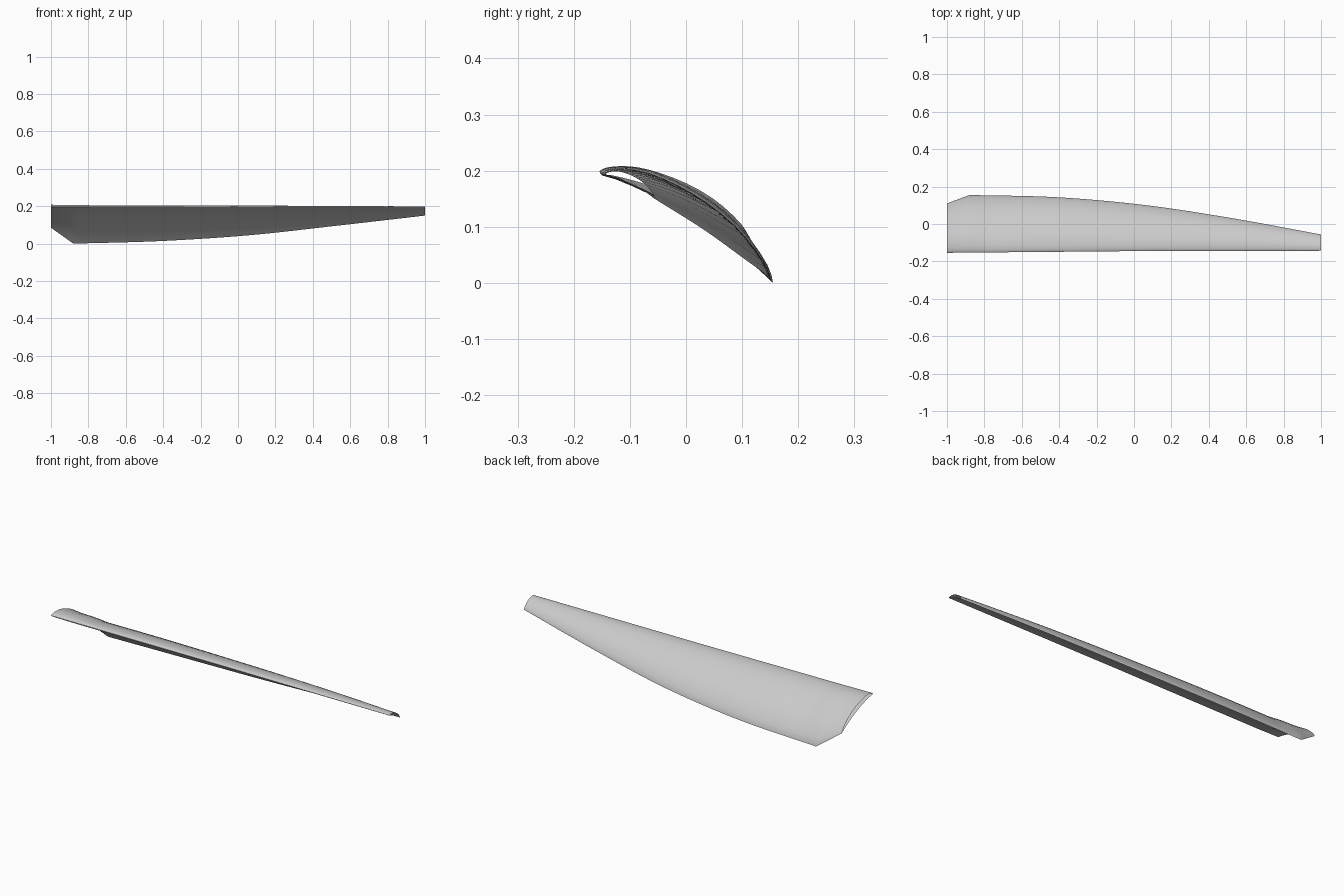
import bpy
import bmesh
from mathutils import Vector

cube = bpy.data.objects.get("Cube")
if cube:
    bpy.data.objects.remove(cube)

# Pale grey shell material
grey = bpy.data.materials.new("pale_grey")
grey.use_nodes = True
colour = (0.6, 0.6, 0.6, 1)
grey.diffuse_color = colour
grey.node_tree.nodes["Principled BSDF"].inputs["Base Color"].default_value = colour


def spline(points, u):
    """Smooth curve through evenly spaced values, u from 0 to 1."""
    n = len(points) - 1
    i = min(int(u * n), n - 1)
    t = u * n - i
    b, c = points[i], points[i + 1]
    a = points[i - 1] if i else 2 * b - c
    d = points[i + 2] if i + 2 <= n else 2 * c - b
    return b + (c - a) * t / 2 + (2 * a - 5 * b + 4 * c - d) * t * t / 2 \
        + (3 * b - a - 3 * c + d) * t ** 3 / 2


def ramp(x, knots):
    """Piecewise linear value through (x, value) knots."""
    for (x0, v0), (x1, v1) in zip(knots, knots[1:]):
        if x <= x1:
            return v0 + (v1 - v0) * (x - x0) / (x1 - x0)
    return knots[-1][1]


# Airfoil in chord units: arched upper skin from trailing to leading edge
UPPER = [(1, 0), (.972, .03), (.93, .06), (.866, .092), (.79, .123), (.715, .146),
         (.62, .164), (.527, .172), (.44, .172), (.36, .166), (.28, .155), (.204, .138),
         (.135, .111), (.071, .076), (.03, .045), (.008, .02), (0, 0)]
# Lower skin: rounded nose, then a gently hollow underside
LOWER = [(.006, -.009), (.02, -.011)]
LOWER += [(t / 12, .2 * (t / 12) * (1 - t / 12) - .012 * (1 - t / 12) ** 6)
          for t in range(1, 12)]

# Spanwise shape of the trailing edge outboard of the root notch
TRAIL = [Vector(p) for p in ((0, .155, 0), (0, .143, .014), (0, .101, .045),
                             (0, .03, .096), (0, -.056, .15))]
NOTCH = -.88
FULLNESS = [(-1, .84), (NOTCH, .98), (-.84, .95), (-.78, .87), (0, .92), (1, 1.1)]


def section(x):
    lead = Vector((0, ramp(x, [(-1, -.154), (0, -.145), (1, -.143)]),
                   ramp(x, [(-1, .199), (1, .194)])))
    if x < NOTCH:
        trail = Vector((0, .11, .085)).lerp(TRAIL[0], (x + 1) / (NOTCH + 1))
    else:
        trail = spline(TRAIL, (x - NOTCH) / (1 - NOTCH))
    chord = trail - lead
    normal = Vector((0, -chord.z, chord.y))
    full = ramp(x, FULLNESS)
    loop = [(t, h * full) for t, h in UPPER] + LOWER
    return [lead + chord * t + normal * h + Vector((x, 0, 0)) for t, h in loop]


# Stations: close together at the root, even along the span
stations = [-1 + .02 * i for i in range(12)] + [-.76 + .04 * i for i in range(45)]

bm = bmesh.new()
rings = [[bm.verts.new(p) for p in section(x)] for x in stations]
for a, b in zip(rings, rings[1:]):
    for i in range(len(a)):
        j = (i + 1) % len(a)
        bm.faces.new((a[i], a[j], b[j], b[i]))
bmesh.ops.recalc_face_normals(bm, faces=bm.faces)
# Rest the shell on the ground
low = min(v.co.z for v in bm.verts)
bmesh.ops.translate(bm, verts=bm.verts, vec=(0, 0, -low))

mesh = bpy.data.meshes.new("blade_shell")
bm.to_mesh(mesh)
bm.free()
mesh.materials.append(grey)
blade = bpy.data.objects.new("blade_shell", mesh)
bpy.context.collection.objects.link(blade)
bpy.context.view_layer.objects.active = blade
blade.select_set(True)
bpy.ops.object.shade_smooth_by_angle(angle=.7)
